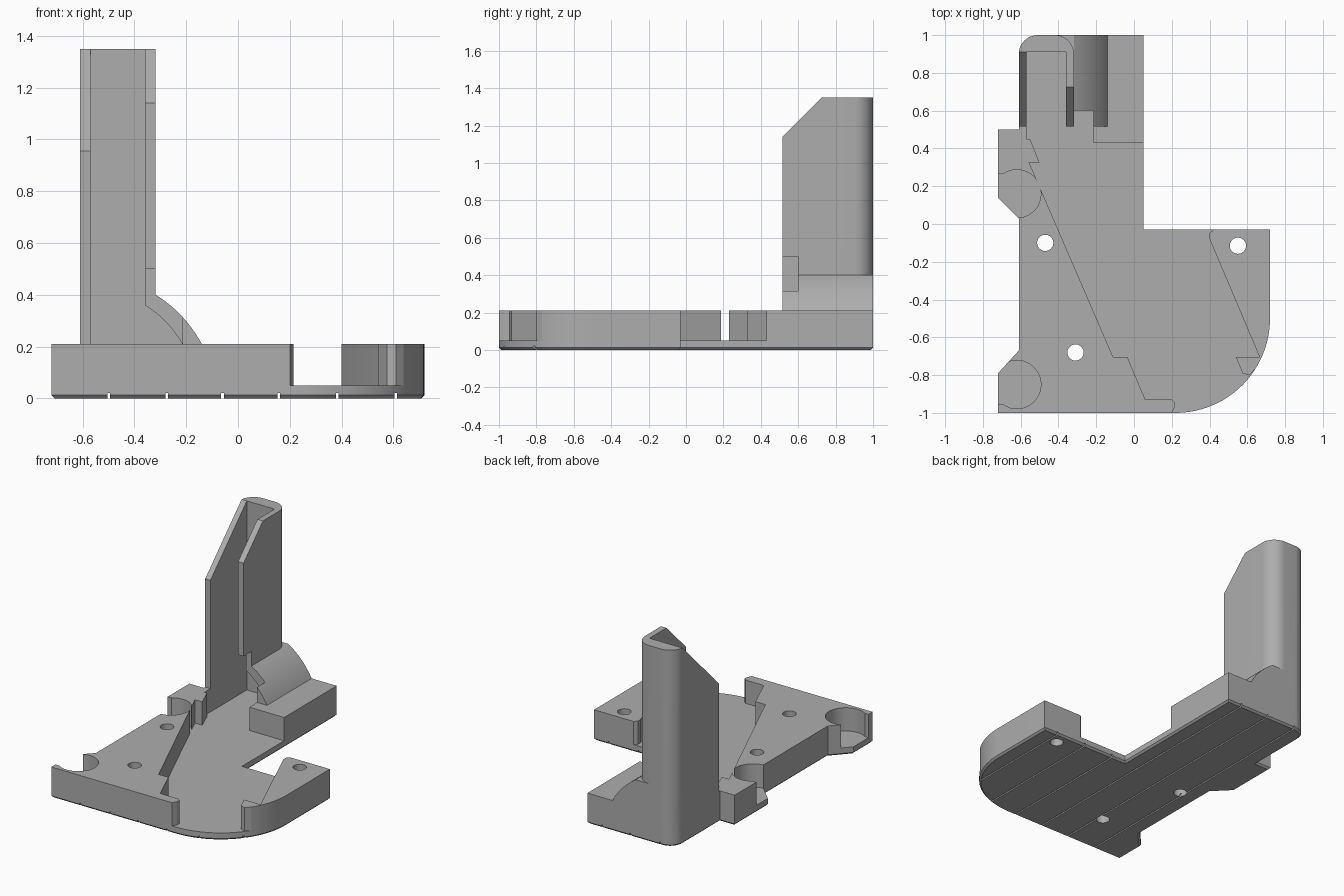
import bpy, bmesh
from math import sin, cos, pi, radians
from mathutils import Vector

cube = bpy.data.objects.get("Cube")
if cube:
    bpy.data.objects.remove(cube)

grey = bpy.data.materials.new("plain grey")
grey.use_nodes = True
GREY = (0.42, 0.42, 0.42, 1)
grey.diffuse_color = GREY
grey.node_tree.nodes["Principled BSDF"].inputs["Base Color"].default_value = GREY


def arc(cx, cy, r, start, end, steps=12):
    angles = [radians(start + (end - start) * i / steps) for i in range(steps + 1)]
    return [(cx + r * cos(a), cy + r * sin(a)) for a in angles]


def curve(a, b, c, steps=12):
    a, b, c = Vector(a), Vector(b), Vector(c)
    ts = [i / steps for i in range(steps + 1)]
    return [tuple(a * (1 - t) ** 2 + b * 2 * t * (1 - t) + c * t * t) for t in ts]


def prism(name, points, low, high, axis="z", chamfer=0):
    """Extrude a flat profile along the given axis."""
    place = {"z": lambda p, d: (p[0], p[1], d),
             "y": lambda p, d: (p[0], d, p[1]),
             "x": lambda p, d: (d, p[0], p[1])}[axis]
    bm = bmesh.new()
    ends = [[bm.verts.new(place(p, d)) for p in points] for d in (low, high)]
    bottom = bm.faces.new(ends[0])
    bm.faces.new(ends[1])
    for i in range(len(points)):
        j = (i + 1) % len(points)
        bm.faces.new((ends[0][i], ends[0][j], ends[1][j], ends[1][i]))
    bmesh.ops.recalc_face_normals(bm, faces=bm.faces)
    if chamfer:
        bmesh.ops.bevel(bm, geom=list(bottom.edges), offset=chamfer,
                        segments=1, affect="EDGES")
    mesh = bpy.data.meshes.new(name)
    bm.to_mesh(mesh)
    bm.free()
    mesh.materials.append(grey)
    obj = bpy.data.objects.new(name, mesh)
    bpy.context.collection.objects.link(obj)
    return obj


def box(name, x0, x1, y0, y1, z0, z1):
    return prism(name, [(x0, y0), (x1, y0), (x1, y1), (x0, y1)], z0, z1)


def combine(target, other, operation):
    """Apply a boolean and drop the helper."""
    mod = target.modifiers.new(operation, "BOOLEAN")
    mod.operation, mod.solver, mod.object = operation, "EXACT", other
    bpy.context.view_layer.objects.active = target
    bpy.ops.object.modifier_apply(modifier=mod.name)
    bpy.data.objects.remove(other)


# Base plate with chamfered underside
outline = ([(0.05, 1), (0.05, -0.03), (0.72, -0.03)]
           + arc(0.22, -0.5, 0.5, 0, -90, 24)
           + [(-0.72, -1), (-0.72, -0.79), (-0.61, -0.67), (-0.61, 0.03),
              (-0.72, 0.14), (-0.72, 0.5), (-0.61, 0.5)]
           + arc(-0.51, 0.9, 0.1, 180, 90))
bracket = prism("bracket", outline, 0, 0.21, chamfer=0.012)

# Upright tower with rounded rear corners
tower_plan = ([(-0.61, 0.515), (-0.318, 0.515)]
              + arc(-0.418, 0.9, 0.1, 0, 90) + arc(-0.51, 0.9, 0.1, 90, 180))
combine(bracket, prism("tower", tower_plan, 0.1, 1.35), "UNION")

# Curved flare at the foot of the tower
flare = ([(-0.5, 0.15), (-0.14, 0.15)]
         + curve((-0.14, 0.21), (-0.205, 0.33), (-0.318, 0.4)) + [(-0.5, 0.4)])
combine(bracket, prism("flare", flare, 0.515, 1, "y"), "UNION")

# Channel through the tower, widening at the bottom
channel = ([(-0.57, 0.05), (-0.215, 0.05)]
           + curve((-0.215, 0.21), (-0.27, 0.305), (-0.36, 0.36))
           + [(-0.36, 1.5), (-0.57, 1.5)])
combine(bracket, prism("channel", channel, 0.45, 0.91, "y"), "DIFFERENCE")

# Sunken floor between the left and right blocks
floor = ([(-0.57, 0.6), (-0.57, 0.5), (-0.5, 0.325), (-0.555, 0.325),
          (-0.11, -0.705), (-0.035, -0.705), (0.06, -0.93), (0.2, -0.93),
          (0.215, -0.945), (0.215, -0.97), (0.2, -1.0), (0.2, -1.1),
          (0.8, -1.1), (0.64, -0.77), (0.61, -0.8), (0.575, -0.79),
          (0.54, -0.705), (0.665, -0.705), (0.4, -0.08), (0.4, -0.05),
          (0.42, -0.03), (0.42, 0.1), (0.2, 0.43), (-0.215, 0.43), (-0.215, 0.6)])
combine(bracket, prism("floor", floor, 0.05, 0.5), "DIFFERENCE")

# Sloped tops of the two tower walls
for x0, x1, y0, z0, y1 in ((-0.7, -0.465, 0.515, 0.955, 0.91),
                           (-0.465, -0.25, 0.515, 1.14, 0.725)):
    k = (1.35 - z0) / (y1 - y0)
    slope = [(y0 - 0.1, z0 - 0.1 * k), (y1 + 0.1, 1.35 + 0.1 * k), (y0 - 0.1, 1.35 + 0.1 * k)]
    combine(bracket, prism("slope", slope, x0, x1, "x"), "DIFFERENCE")

# Round side pockets with open mouths
for y in (0.16, -0.85):
    combine(bracket, prism("pocket", arc(-0.62, y, 0.128, 0, 345, 23), 0.05, 0.5), "DIFFERENCE")
    combine(bracket, box("mouth", -0.8, -0.69, y - 0.105, y + 0.105, 0.05, 0.5), "DIFFERENCE")

# Screw holes
for x, y in ((-0.47, -0.1), (-0.31, -0.68), (0.55, -0.115)):
    combine(bracket, prism("hole", arc(x, y, 0.043, 0, 345, 23), -0.1, 0.5), "DIFFERENCE")

# Thin grooves along the underside
for x in (-0.5, -0.275, -0.06, 0.157, 0.383, 0.61):
    combine(bracket, box("groove", x - 0.005, x + 0.005, -1.1, 1.1, -0.1, 0.02), "DIFFERENCE")

# Smooth curved walls, keep hard edges
bpy.ops.object.select_all(action="DESELECT")
bracket.select_set(True)
bpy.context.view_layer.objects.active = bracket
bpy.ops.object.shade_smooth_by_angle(angle=radians(25))
